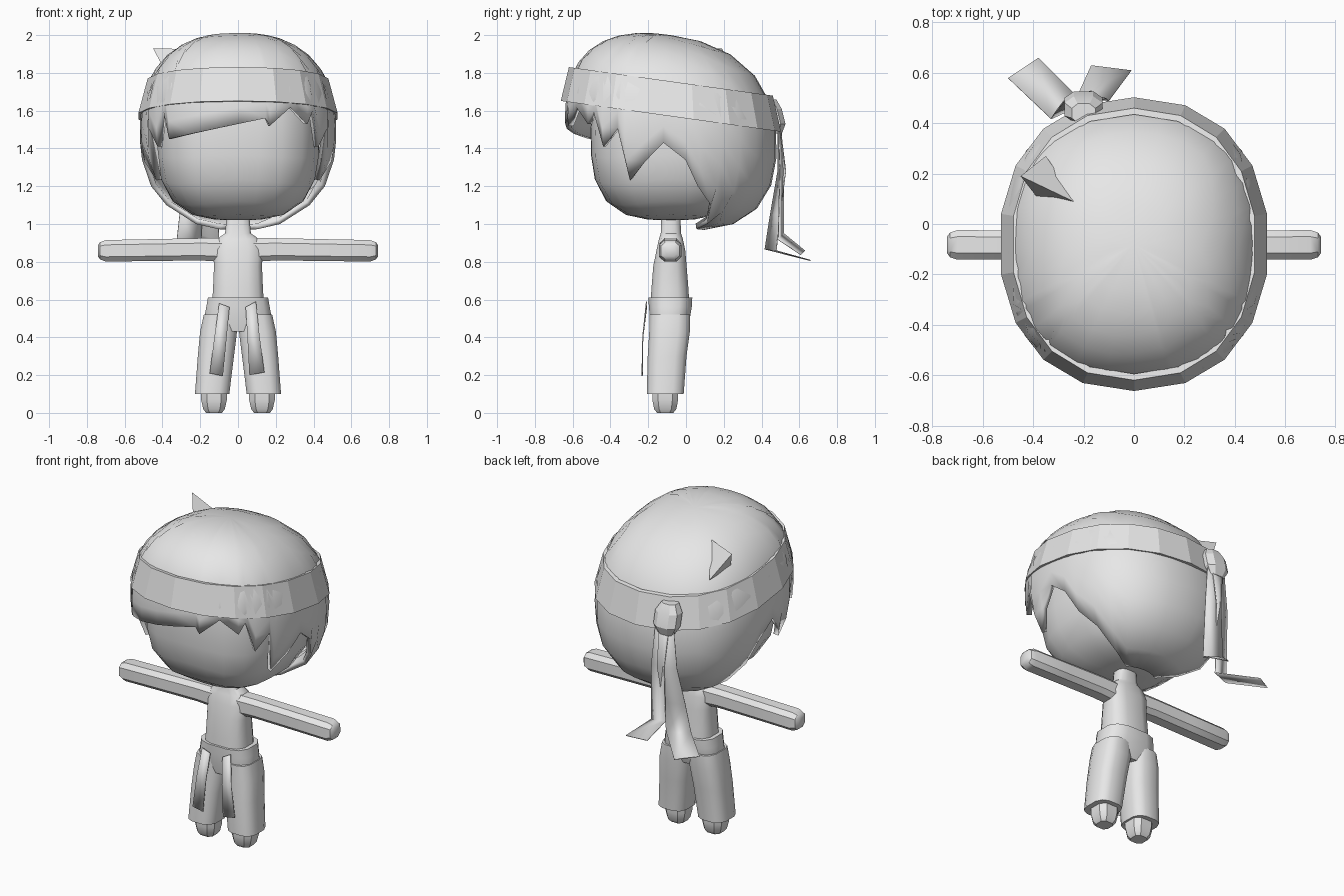
import bpy, bmesh, math
from mathutils import Vector

if "Cube" in bpy.data.objects:
    bpy.data.objects.remove(bpy.data.objects["Cube"])

grey = bpy.data.materials.new("plain grey")
grey.diffuse_color = (0.8, 0.8, 0.8, 1)
grey.use_nodes = True
grey.node_tree.nodes["Principled BSDF"].inputs["Base Color"].default_value = grey.diffuse_color


def make(name, verts, faces, angle=40, solid=0):
    """Mesh object with tidy normals and angle-based smoothing."""
    mesh = bpy.data.meshes.new(name)
    bm = bmesh.new()
    vs = [bm.verts.new(v) for v in verts]
    for f in faces:
        bm.faces.new([vs[i] for i in f])
    bmesh.ops.recalc_face_normals(bm, faces=bm.faces[:])
    bm.to_mesh(mesh)
    bm.free()
    ob = bpy.data.objects.new(name, mesh)
    bpy.context.collection.objects.link(ob)
    mesh.materials.append(grey)
    bpy.ops.object.select_all(action='DESELECT')
    ob.select_set(True)
    bpy.context.view_layer.objects.active = ob
    bpy.ops.object.shade_smooth_by_angle(angle=math.radians(angle))
    if solid:
        m = ob.modifiers.new("thickness", 'SOLIDIFY')
        m.thickness, m.offset = solid, -1
    return ob


def loft(name, rings, axis='z', sides=12, n=2.6, angle=40):
    """Closed tube through rings (position, centre a, centre b, radius a, radius b)."""
    verts, faces = [], []
    for p, ca, cb, ra, rb in rings:
        for i in range(sides):
            t = 2 * math.pi * (i + 0.5) / sides
            c, s = math.cos(t), math.sin(t)
            a = ca + ra * math.copysign(abs(c) ** (2 / n), c)
            b = cb + rb * math.copysign(abs(s) ** (2 / n), s)
            verts.append((a, b, p) if axis == 'z' else (p, a, b))
    for r in range(len(rings) - 1):
        for i in range(sides):
            j = (i + 1) % sides
            k = r * sides
            faces.append((k + i, k + j, k + sides + j, k + sides + i))
    last = (len(rings) - 1) * sides
    faces += [tuple(range(sides)), tuple(range(last, last + sides))]
    return make(name, verts, faces, angle)


def blob(theta, phi, centre, radii, n, shear=0):
    """Point on a rounded-box ellipsoid; theta runs from the front, phi from the top."""
    d = Vector((math.sin(phi) * math.sin(theta), -math.sin(phi) * math.cos(theta), math.cos(phi)))
    r = 1 / sum(abs(c) ** n for c in d) ** (1 / n)
    x, y, z = (d[i] * r * radii[i] for i in range(3))
    return Vector((centre[0] + x, centre[1] + y, centre[2] + z - shear * y))


def shell(name, columns, rows, shape, solid=0, angle=40):
    """Dome whose columns are (theta, last phi)."""
    verts = [blob(0, 0, *shape)]
    for t, end in columns:
        verts += [blob(t, end * (r + 1) / rows, *shape) for r in range(rows)]
    faces, m = [], len(columns)
    for i in range(m):
        a, b = 1 + i * rows, 1 + (i + 1) % m * rows
        faces.append((0, a, b))
        faces += [(a + r, a + r + 1, b + r + 1, b + r) for r in range(rows - 1)]
    return make(name, verts, faces, angle, solid)


# Head with a broad, softly squared face
FACE = ((0, -0.08, 1.48), (0.43, 0.425, 0.46), 3.0)
shell("head", [(math.radians(a), 3.12) for a in range(0, 360, 15)], 12, FACE)

# Hair cap: ragged fringe, side locks, full back; keys are (degrees from front, edge height)
HAIR = ((0, -0.08, 1.49), (0.52, 0.56, 0.51), 2.4, 0.14)
side = [(52, 1.41), (61, 1.51), (65, 1.23), (86, 1.43), (98, 1.34), (106, 1.2), (140, 0.9)]
fringe = [(-46, 1.6), (-42, 1.45), (16, 1.56), (18.5, 1.52), (31, 1.62), (42, 1.53), (46, 1.6)]
keys = [(-a, z) for a, z in reversed(side)] + fringe + side + [(180, 0.9), (220, 0.9)]


def edge_phi(theta, z):
    lo, hi = 0.9, 2.83
    for _ in range(30):
        mid = (lo + hi) / 2
        if blob(theta, mid, *HAIR).z > z:
            lo = mid
        else:
            hi = mid
    return lo


columns = []
for (a0, z0), (a1, z1) in zip(keys, keys[1:]):
    steps = max(1, math.ceil((a1 - a0) / 15))
    for s in range(steps):
        t = math.radians(a0 + (a1 - a0) * s / steps)
        columns.append((t, edge_phi(t, z0 + (z1 - z0) * s / steps)))
shell("hair", columns, 10, HAIR, solid=0.03, angle=50)

# Stray hair tuft
make("hair_tuft", [(-0.22, 0.08, 1.925), (-0.35, 0.27, 1.77), (-0.38, 0.1, 1.8), (-0.45, 0.19, 1.93)],
     [(0, 1, 3), (1, 2, 3), (2, 0, 3), (0, 2, 1)], 10)

# Sloping headband, flared at its lower edge
profile = [(0.462, 0.515, 0.265), (0.485, 0.54, 0.265), (0.535, 0.583, 0.08), (0.505, 0.55, 0.08)]
SEG = 18
verts, faces = [], []
for i in range(SEG):
    t = 2 * math.pi * i / SEG
    for rx, ry, h in profile:
        c, s = math.cos(t), math.sin(t)
        y = -ry * math.copysign(abs(c) ** 0.9, c)
        verts.append((rx * math.copysign(abs(s) ** 0.9, s), y - 0.08, 1.49 + h - 0.14 * y))
    for k in range(4):
        a, b, l = i * 4, (i + 1) % SEG * 4, (k + 1) % 4
        faces.append((a + k, a + l, b + l, b + k))
make("headband", verts, faces, 15)

# Knot and two ribbons hanging behind
loft("headband_knot", [(1.48, -0.2, 0.48, 0.05, 0.03), (1.53, -0.2, 0.475, 0.08, 0.055),
                       (1.61, -0.2, 0.455, 0.08, 0.055), (1.66, -0.2, 0.44, 0.05, 0.04)], sides=8, angle=20)


def ribbon(name, pairs):
    pts = [p for pair in pairs for p in pair]
    make(name, pts, [(2 * i, 2 * i + 1, 2 * i + 3, 2 * i + 2) for i in range(len(pairs) - 1)], 40, 0.006)


ribbon("ribbon_left", [((-0.25, 0.49, 1.6), (-0.16, 0.49, 1.6)), ((-0.28, 0.49, 1.28), (-0.17, 0.53, 1.28)),
                       ((-0.31, 0.45, 1.05), (-0.19, 0.5, 1.05)), ((-0.33, 0.42, 0.87), (-0.2, 0.48, 0.86)),
                       ((-0.5, 0.58, 0.83), (-0.38, 0.66, 0.81))])
ribbon("ribbon_right", [((-0.24, 0.5, 1.6), (-0.14, 0.49, 1.6)), ((-0.21, 0.52, 1.28), (-0.11, 0.5, 1.28)),
                        ((-0.22, 0.52, 0.95), (-0.1, 0.49, 0.92)), ((-0.17, 0.63, 0.86), (-0.01, 0.61, 0.84))])

# Torso and neck
loft("torso", [(0.58, 0, -0.085, 0.14, 0.105), (0.66, 0, -0.085, 0.135, 0.1), (0.78, 0, -0.085, 0.13, 0.09),
               (0.86, 0, -0.08, 0.135, 0.078), (0.92, 0, -0.08, 0.115, 0.065), (0.95, 0, -0.08, 0.07, 0.055),
               (1.08, 0, -0.08, 0.058, 0.05)], n=3)

# Trouser seat with a slightly raised waist
loft("trouser_seat", [(0.43, 0, -0.09, 0.17, 0.09), (0.5, 0, -0.085, 0.183, 0.108),
                      (0.56, 0, -0.083, 0.172, 0.116), (0.61, 0, -0.083, 0.163, 0.119)], n=3)

for sgn, word in ((-1, "left"), (1, "right")):
    # Arm straight out to the side, with a rounded hand end
    loft("arm_" + word, [(sgn * x, -0.083, z, ry, rz) for x, z, ry, rz in (
        (0.08, 0.862, 0.06, 0.066), (0.2, 0.866, 0.06, 0.062), (0.45, 0.862, 0.06, 0.061),
        (0.7, 0.858, 0.062, 0.06), (0.73, 0.858, 0.052, 0.048), (0.742, 0.858, 0.035, 0.03))],
        axis='x', sides=8, n=3, angle=35)
    # Wide trouser leg
    loft("trouser_leg_" + word, [(z, sgn * cx, cy, rx, ry) for z, cx, cy, rx, ry in (
        (0.1, 0.137, -0.11, 0.093, 0.1), (0.3, 0.117, -0.1, 0.098, 0.105),
        (0.43, 0.103, -0.087, 0.1, 0.11), (0.52, 0.095, -0.085, 0.088, 0.11))], n=3)
    # Stubby foot
    loft("foot_" + word, [(z, sgn * 0.127, -0.11, rx, ry) for z, rx, ry in (
        (0, 0.045, 0.045), (0.02, 0.06, 0.062), (0.07, 0.072, 0.072), (0.13, 0.072, 0.072))],
        sides=8, n=3, angle=30)

# Sash ends hanging down the front
ribbon("sash_left", [((-0.1, -0.212, 0.58), (-0.045, -0.212, 0.56)), ((-0.125, -0.232, 0.4), (-0.06, -0.232, 0.4)),
                     ((-0.15, -0.235, 0.21), (-0.08, -0.235, 0.195))])
ribbon("sash_right", [((0.04, -0.212, 0.56), (0.095, -0.212, 0.59)), ((0.05, -0.232, 0.4), (0.115, -0.232, 0.4)),
                      ((0.06, -0.235, 0.2), (0.14, -0.235, 0.215))])
